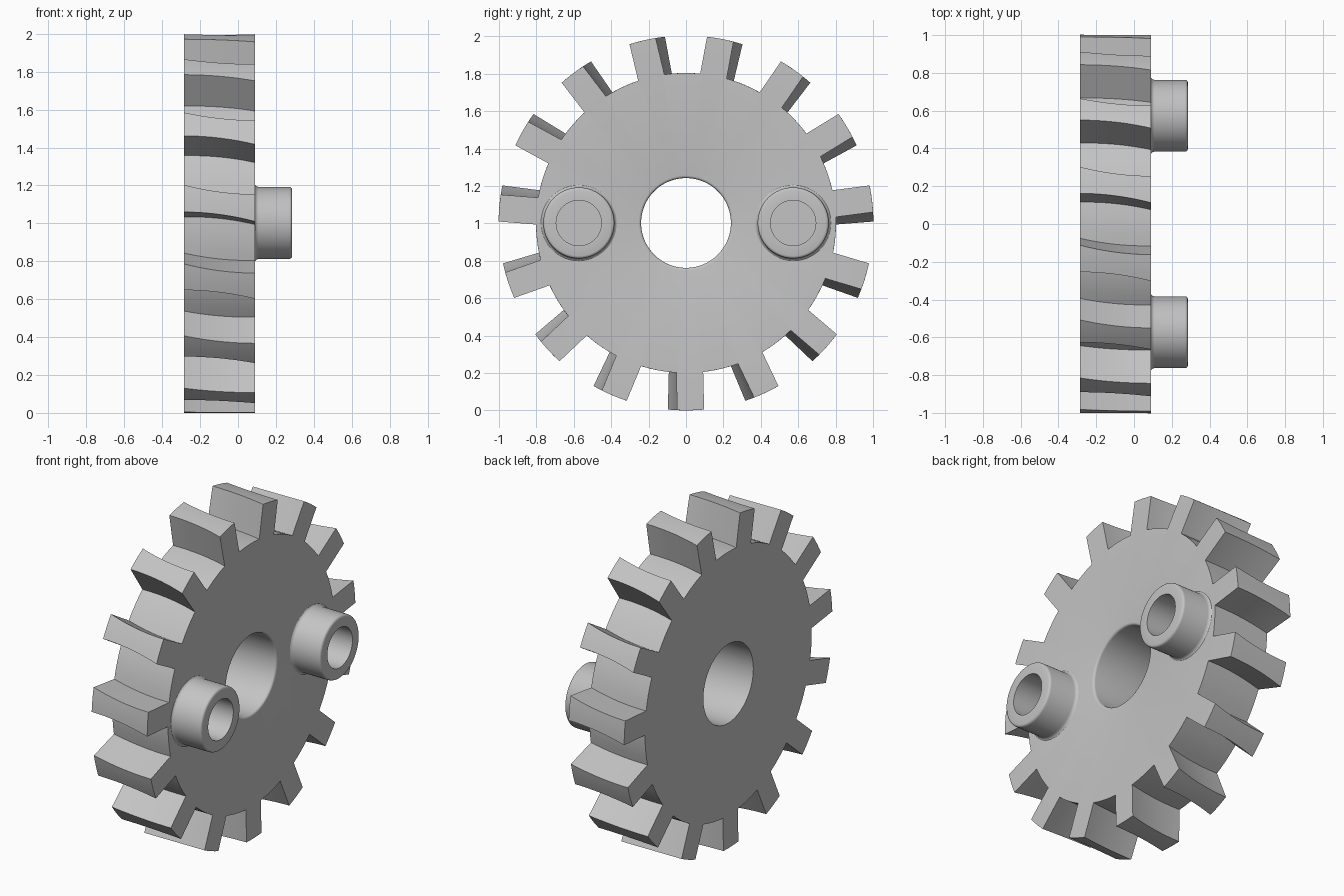
import bpy, bmesh, math
from mathutils import Vector

cube = bpy.data.objects.get("Cube")
if cube:
    bpy.data.objects.remove(cube)

TEETH = 15
CENTRE_Z = 1.002
ROOT, TIP = 0.802, 1.002
BACK, FRONT = -0.285, 0.09
HALF_TOOTH = 0.072
TWIST = 0.025      # half of the helix angle
WAIST = 0.012      # tooth flanks are hollow half way along
BORE = 0.24

steel = bpy.data.materials.new("light_grey_metal")
steel.use_nodes = True
grey = (0.55, 0.55, 0.55, 1)
steel.diffuse_color = grey
steel.node_tree.nodes["Principled BSDF"].inputs["Base Color"].default_value = grey


def finish(name, bm, location):
    bmesh.ops.recalc_face_normals(bm, faces=bm.faces)
    mesh = bpy.data.meshes.new(name)
    bm.to_mesh(mesh)
    bm.free()
    mesh.materials.append(steel)
    obj = bpy.data.objects.new(name, mesh)
    bpy.context.collection.objects.link(obj)
    obj.location = location
    bpy.ops.object.select_all(action='DESELECT')
    obj.select_set(True)
    bpy.context.view_layer.objects.active = obj
    bpy.ops.object.shade_smooth_by_angle(angle=math.radians(32))
    return obj


def polar(x, radius, angle):
    return Vector((x, radius * math.cos(angle), radius * math.sin(angle)))


def loft(bm, rings, closed=False):
    rows = [[bm.verts.new(p) for p in ring] for ring in rings]
    pairs = list(zip(rows, rows[1:]))
    if closed:
        pairs.append((rows[-1], rows[0]))
    for a, b in pairs:
        for i in range(len(a)):
            j = (i + 1) % len(a)
            bm.faces.new((a[i], a[j], b[j], b[i]))
    return rows


def tooth_outline(half):
    """Polar points of one tooth and the gap after it."""
    root_angle, tip_angle = math.asin(half / ROOT), math.asin(half / TIP)
    gap = 2 * math.pi / TEETH - 2 * root_angle
    points = [(ROOT, -root_angle)]
    points += [(TIP, tip_angle * k / 2) for k in (-2, -1, 0, 1, 2)]
    points += [(ROOT, root_angle + gap * k / 4) for k in range(4)]
    return points


def gear_ring(t, x, radius=None):
    """Outline at t from -1 (back) to 1 (front), or a round ring."""
    half = HALF_TOOTH - WAIST * (1 - t * t)
    ring = []
    for n in range(TEETH):
        start = -math.pi / 2 + n * 2 * math.pi / TEETH + TWIST * t
        ring += [polar(x, radius or r, start + a) for r, a in tooth_outline(half)]
    return ring


# Toothed wheel: outer surface, front cap, rounded bore rim, bore, back cap
bm = bmesh.new()
STEPS = 12
rings = []
for s in range(STEPS + 1):
    t = -1 + 2 * s / STEPS
    rings.append(gear_ring(t, BACK + (FRONT - BACK) * s / STEPS))
FILLET = 0.014
for s in range(5):
    a = s / 4 * math.pi / 2
    rings.append(gear_ring(1, FRONT - FILLET * (1 - math.cos(a)),
                           BORE + FILLET * (1 - math.sin(a))))
rings.append(gear_ring(-1, BACK, BORE))
loft(bm, rings, closed=True)
finish("toothed_wheel", bm, (0, 0, CENTRE_Z))

# Hollow bosses with a flared foot and a rounded rim
profile = [(0.206, 0.088), (0.199, 0.092), (0.193, 0.098), (0.19, 0.108),
           (0.19, 0.27), (0.188, 0.278), (0.183, 0.283), (0.176, 0.285),
           (0.121, 0.285), (0.121, 0.092)]
for side, label in ((-1, "front"), (1, "rear")):
    bm = bmesh.new()
    rows = loft(bm, [[polar(x, r, 2 * math.pi * i / 64) for i in range(64)]
                     for r, x in profile])
    bm.faces.new(rows[-1])
    finish(label + "_boss", bm, (0, side * 0.573, CENTRE_Z))
